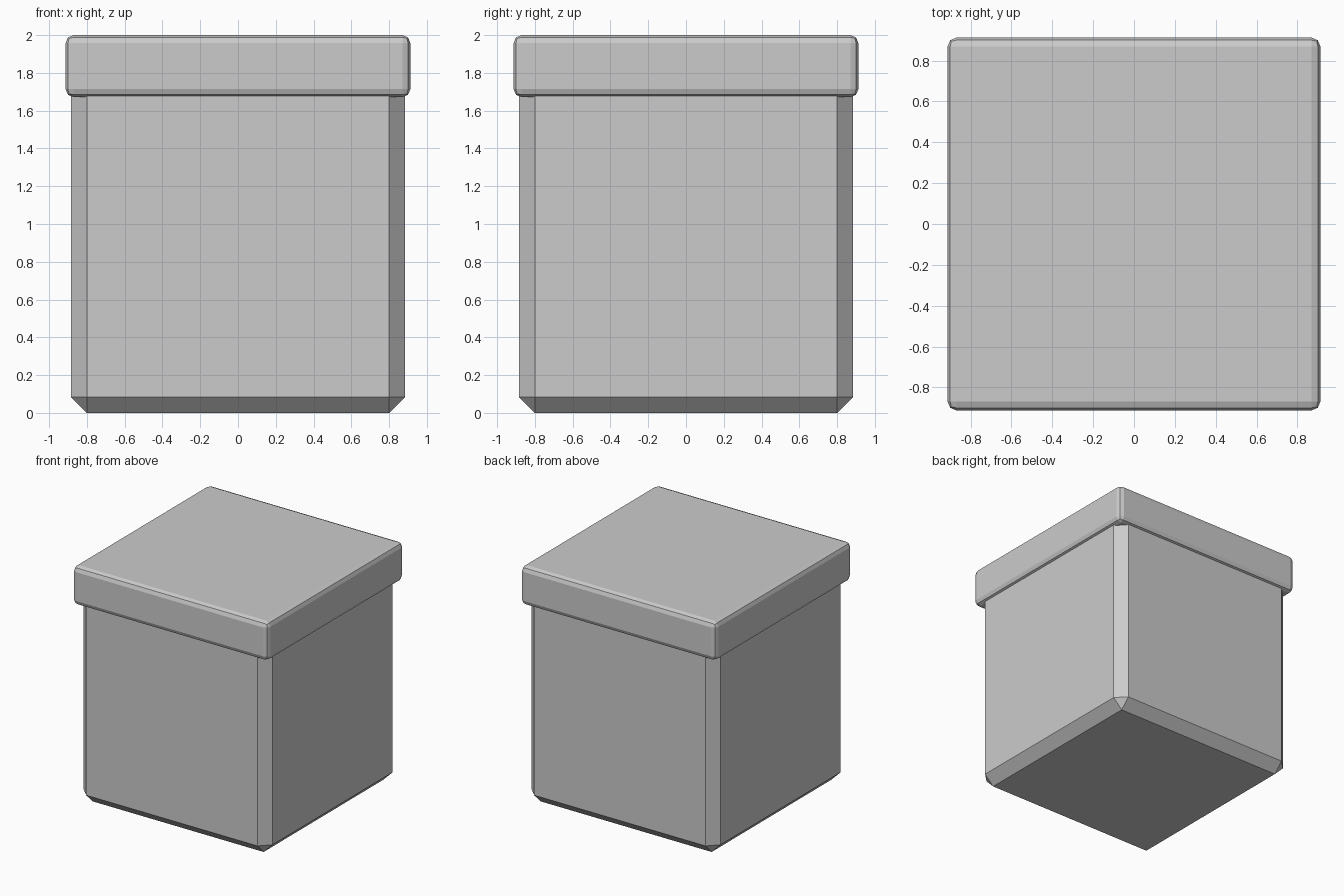
import bpy

if "Cube" in bpy.data.objects:
    bpy.data.objects.remove(bpy.data.objects["Cube"])


def bevelled_box(name, width, z0, z1, bevel, segments):
    bpy.ops.mesh.primitive_cube_add(size=1, location=(0, 0, (z0 + z1) / 2))
    obj = bpy.context.object
    obj.name = name
    obj.scale = (width, width, z1 - z0)
    bpy.ops.object.transform_apply(location=False, rotation=False, scale=True)
    mod = obj.modifiers.new("Bevel", 'BEVEL')
    mod.width = bevel
    mod.segments = segments
    mod.limit_method = 'NONE'
    return obj


# Chamfered body, its top tucked inside the lid
bevelled_box("box_body", 1.766, 0.0, 1.766, 0.083, 1)

# Overhanging lid with small rounded edges
bevelled_box("box_lid", 1.825, 1.672, 2.0, 0.042, 2)
